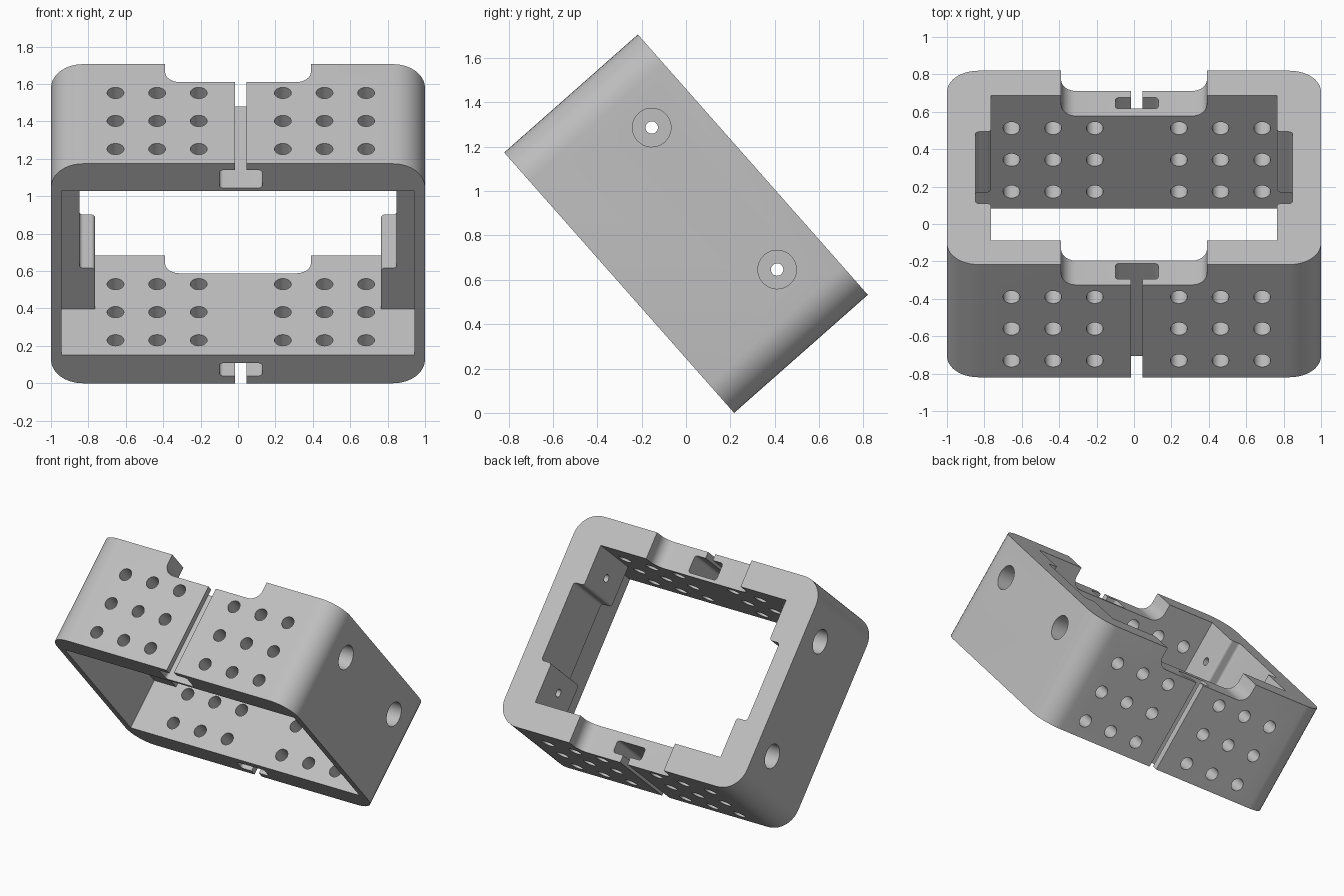
import bpy, bmesh, math
from mathutils import Matrix

if "Cube" in bpy.data.objects:
    bpy.data.objects.remove(bpy.data.objects["Cube"])

HD, HV = 0.402, 0.783          # half depth (local y) and half height (local z)
TILT = math.radians(41.45)

grey = bpy.data.materials.new("light_grey")
grey.diffuse_color = (0.52, 0.52, 0.52, 1)
grey.use_nodes = True
grey.node_tree.nodes["Principled BSDF"].inputs["Base Color"].default_value = grey.diffuse_color


def rounded(corners, seg=6):
    """2D outline from (a, b, radius) corners, with arcs where radius > 0."""
    pts, n = [], len(corners)
    for i, (a, b, r) in enumerate(corners):
        if r == 0:
            pts.append((a, b))
            continue
        dirs = []
        for j in (i - 1, (i + 1) % n):
            da, db = corners[j][0] - a, corners[j][1] - b
            d = math.hypot(da, db)
            dirs.append((da / d, db / d))
        (pa, pb), (qa, qb) = dirs
        ca, cb = a + r * (pa + qa), b + r * (pb + qb)     # square corners only
        for k in range(seg + 1):
            t = k / seg * math.pi / 2
            s, c = math.sin(t), math.cos(t)
            pts.append((ca - r * (qa * c + pa * s), cb - r * (qb * c + pb * s)))
    return pts


def prism(name, pts, axis, lo, hi):
    """Extrude a 2D outline along an axis: 'y' uses (x, z), 'z' uses (x, y)."""
    def place(a, b, t):
        return (a, t, b) if axis == 'y' else (a, b, t)
    bm = bmesh.new()
    ends = [[bm.verts.new(place(a, b, t)) for a, b in pts] for t in (lo, hi)]
    bm.faces.new(ends[0])
    bm.faces.new(ends[1])
    for i in range(len(pts)):
        j = (i + 1) % len(pts)
        bm.faces.new((ends[0][i], ends[0][j], ends[1][j], ends[1][i]))
    bmesh.ops.recalc_face_normals(bm, faces=bm.faces)
    return finish(name, bm)


def cylinder(name, radius, length, loc, rot=None, seg=32):
    bm = bmesh.new()
    m = Matrix.Translation(loc) @ (rot or Matrix())
    bmesh.ops.create_cone(bm, cap_ends=True, segments=seg, radius1=radius,
                          radius2=radius, depth=length, matrix=m)
    return finish(name, bm)


def finish(name, bm):
    me = bpy.data.meshes.new(name)
    bm.to_mesh(me)
    bm.free()
    ob = bpy.data.objects.new(name, me)
    bpy.context.collection.objects.link(ob)
    return ob


# Outer block with rounded long corners
R = 0.17
body = prism("tilted_bracket_frame", rounded(
    [(-1, -HV, R), (1, -HV, R), (1, HV, R), (-1, HV, R)], 10), 'y', -HD, HD)
cutters = []

# Rear opening: narrow at the four screw pads, wider between them
P, W, S, B, T = 0.765, 0.848, 0.29, -0.581, 0.587
f = 0.02
right = [(P, B, 0), (P, -S, f), (W, -S, f), (W, S, f), (P, S, f), (P, T, 0)]
left = [(-x, z, r) for x, z, r in reversed(right)]
cutters.append(prism("rear_opening", rounded(right + left), 'y', -0.6, 0.6))

# Wider front pocket
cutters.append(prism("front_pocket", [(-.945, B), (.945, B), (.945, T), (-.945, T)],
                     'y', -0.7, -0.03))

# Rear edge notches through both plates
n, floor = 0.39, HD - 0.145
lip = 0.015
notch = [(-n - lip, HD)]
notch += rounded([(-n, HD + 0.1, 0), (-n, floor, 0.08), (n, floor, 0.08), (n, HD + 0.1, 0)])
cutters.append(prism("edge_notch", notch[1:], 'z', -1, 1))

# T slots along the depth of each plate
C = 0.015
for name, inner, outer, end in (("upper_slot", 0.61, 0.737, 1), ("lower_slot", -0.64, -0.73, -1)):
    e = 0.02
    cutters.append(prism(name, rounded(
        [(C - .115, inner, e), (C + .115, inner, e), (C + .115, outer, e),
         (C + .03, outer, 0), (C + .03, end, 0), (C - .03, end, 0),
         (C - .03, outer, 0), (C - .115, outer, e)]), 'y', -0.65, 0.65))

# Grid of through holes in both plates
for x in (0.225, 0.4475, 0.67):
    for side in (-1, 1):
        for y in (0.17, -0.056, -0.283):
            cutters.append(cylinder("plate_hole", 0.045, 3, (C + side * x, y, 0), seg=24))

# Counterbored screw holes through the side walls
turn = Matrix.Rotation(math.pi / 2, 4, 'Y')
for z in (-0.427, 0.427):
    cutters.append(cylinder("screw_hole", 0.028, 3, (0, 0.171, z), turn, 24))
    for side in (-1, 1):
        cutters.append(cylinder("counterbore", 0.087, 0.4, (side * 1.05, 0.171, z), turn))

# Apply the cuts
bpy.context.view_layer.objects.active = body
for c in cutters:
    c.hide_render = True
    mod = body.modifiers.new("cut", 'BOOLEAN')
    mod.operation, mod.solver, mod.object = 'DIFFERENCE', 'EXACT', c
    bpy.ops.object.modifier_apply(modifier=mod.name)
    bpy.data.objects.remove(c)

# Tilt and set on the ground
body.data.transform(Matrix.Rotation(TILT, 4, 'X'))
low = min(v.co.z for v in body.data.vertices)
hi = max(v.co.z for v in body.data.vertices)
body.data.transform(Matrix.Translation((0, 0, -low)))
body.data.materials.clear()
body.data.materials.append(grey)
body.select_set(True)
bpy.ops.object.shade_smooth_by_angle(angle=math.radians(30))
